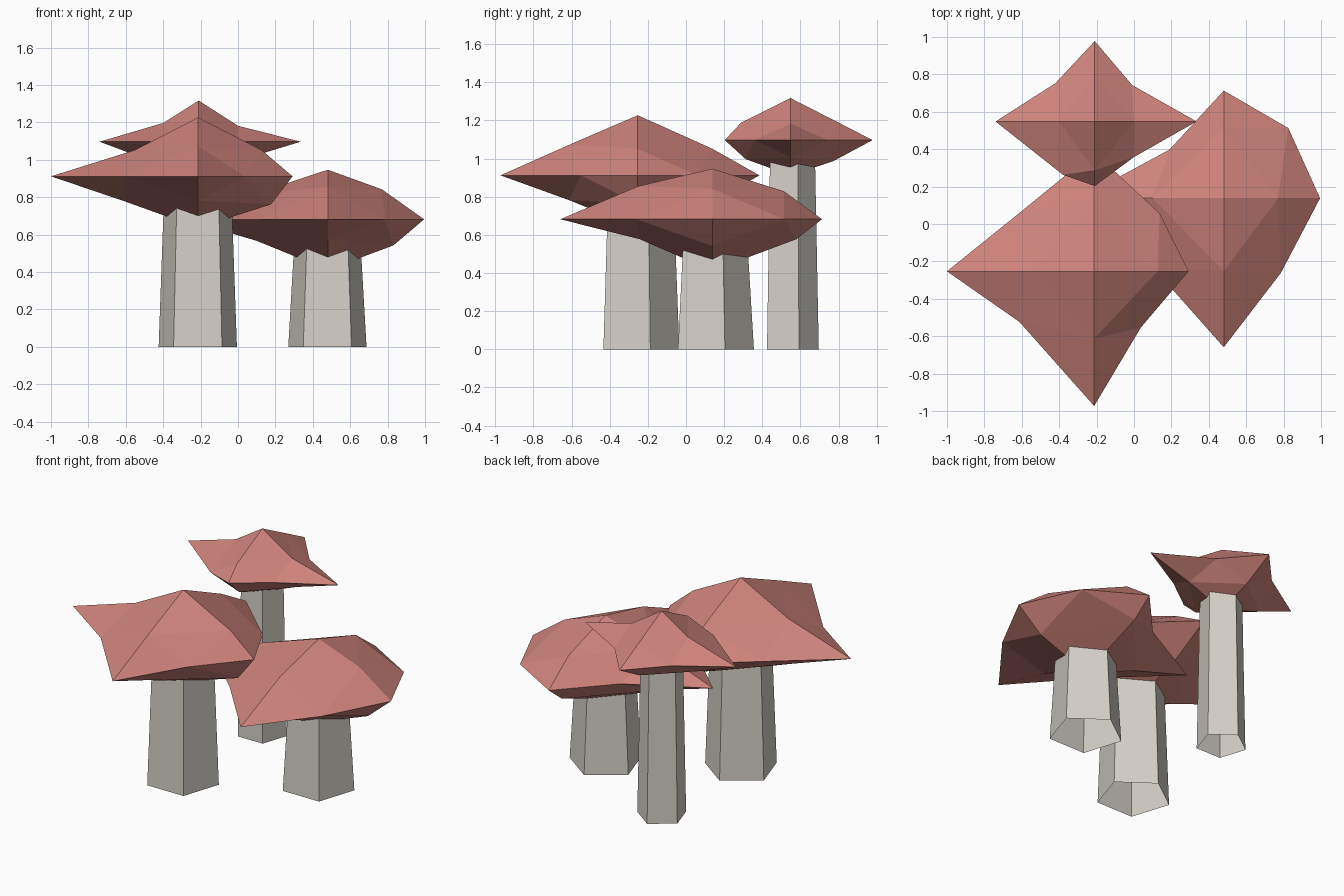
import bpy, bmesh
from math import sin, cos, pi
from mathutils import Vector

if "Cube" in bpy.data.objects:
    bpy.data.objects.remove(bpy.data.objects["Cube"])


def material(name, rgb):
    m = bpy.data.materials.new(name)
    m.diffuse_color = (*rgb, 1)
    m.use_nodes = True
    m.node_tree.nodes["Principled BSDF"].inputs["Base Color"].default_value = m.diffuse_color
    return m


CAP = material("cap_red", (0.62, 0.23, 0.20))
STEM = material("stem_cream", (0.66, 0.63, 0.57))
QUADS = [(1, 1), (-1, 1), (-1, -1), (1, -1)]


def finish(bm, name, mat):
    bmesh.ops.recalc_face_normals(bm, faces=bm.faces)
    me = bpy.data.meshes.new(name)
    bm.to_mesh(me)
    bm.free()
    me.materials.append(mat)
    bpy.context.collection.objects.link(bpy.data.objects.new(name, me))


# Cap: octahedron split once, with uneven tips and edge points
def cap(name, centre, tips, xy, xz, yz):
    bm = bmesh.new()
    c = Vector(centre)
    tip, mid = {}, {}
    for i, d in enumerate(tips):
        axis, s = i // 2, 1 - 2 * (i % 2)
        v = Vector()
        v[axis] = s * d
        tip[axis, s] = bm.verts.new(c + v)
    for (a, b), pts in (((0, 1), xy), ((0, 2), xz), ((1, 2), yz)):
        for (sa, sb), (p, q) in zip(QUADS, pts):
            v = Vector()
            v[a], v[b] = sa * p, sb * q
            mid[a, sa, b, sb] = bm.verts.new(c + v)
    for sx, sy in QUADS:
        for sz in (1, -1):
            x, y, z = tip[0, sx], tip[1, sy], tip[2, sz]
            mxy, mxz, myz = mid[0, sx, 1, sy], mid[0, sx, 2, sz], mid[1, sy, 2, sz]
            for f in ((x, mxy, mxz), (y, myz, mxy), (z, mxz, myz), (mxy, myz, mxz)):
                bm.faces.new(f)
    finish(bm, name, CAP)


# Stem: tapered five-sided tube, open at the base, one corner to the back
def stem(name, x, y, r0, r1, h):
    bm = bmesh.new()
    rings = []
    for r, z in ((r0, 0), (r1, h)):
        rings.append([bm.verts.new((x + r * sin(i * 2 * pi / 5), y + r * cos(i * 2 * pi / 5), z))
                      for i in range(5)])
    lo, hi = rings
    for i in range(5):
        j = (i + 1) % 5
        bm.faces.new((lo[i], hi[i], hi[j], lo[j]))
    bm.faces.new(hi)
    finish(bm, name, STEM)


# Front left mushroom
stem("front_left_stem", -0.215, -0.255, 0.22, 0.19, 0.8)
cap("front_left_cap", (-0.213, -0.253, 0.912), (0.505, 0.787, 0.638, 0.72, 0.315, 0.275),
    [(.35, .31), (.39, .32), (.40, .27), (.25, .30)],
    [(.34, .14), (.34, .14), (.39, .135), (.39, .15)],
    [(.39, .14), (.36, .16), (.36, .13), (.37, .15)])

# Tall back mushroom
stem("back_stem", -0.21, 0.546, 0.15, 0.13, 1.02)
cap("back_cap", (-0.21, 0.548, 1.097), (0.545, 0.53, 0.43, 0.345, 0.22, 0.185),
    [(.20, .195), (.21, .205), (.17, .285), (.21, .19)],
    [(.21, .085), (.19, .10), (.29, .09), (.25, .09)],
    [(.245, .095), (.26, .09), (.235, .10), (.225, .11)])

# Short right mushroom
stem("right_stem", 0.478, 0.136, 0.22, 0.185, 0.58)
cap("right_cap", (0.48, 0.138, 0.682), (0.515, 0.77, 0.575, 0.797, 0.265, 0.27),
    [(.345, .375), (.29, .26), (.37, .38), (.305, .40)],
    [(.29, .16), (.38, .14), (.38, .115), (.35, .14)],
    [(.375, .147), (.39, .173), (.38, .105), (.44, .105)])
